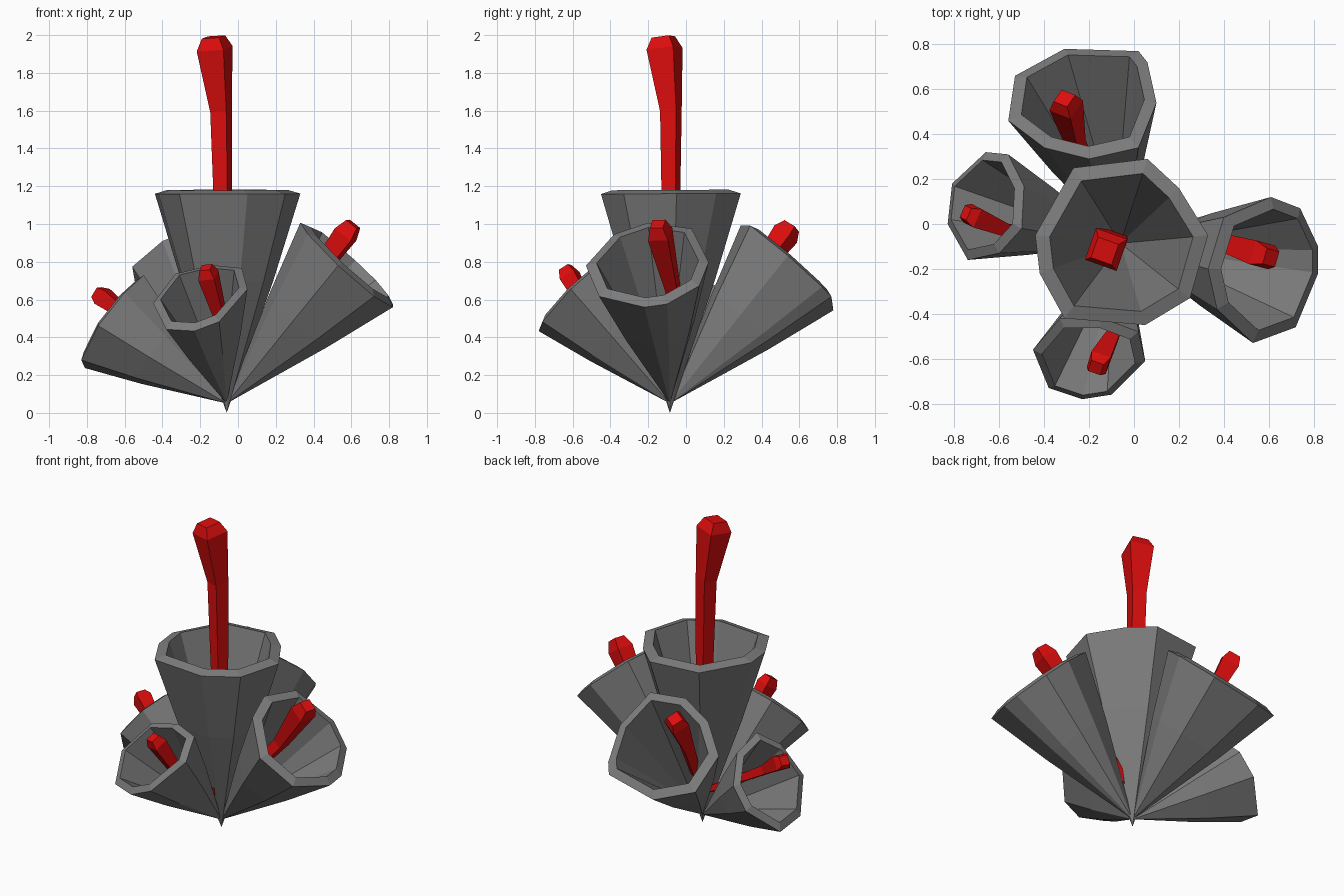
import bpy
import bmesh
from mathutils import Vector

cube = bpy.data.objects.get("Cube")
if cube:
    bpy.data.objects.remove(cube, do_unlink=True)


def make_material(name, color):
    material = bpy.data.materials.new(name)
    material.use_nodes = True
    material.diffuse_color = color
    material.node_tree.nodes["Principled BSDF"].inputs["Base Color"].default_value = color
    return material


GREY = make_material("stone grey", (0.2, 0.2, 0.2, 1))
RED = make_material("stamen red", (0.72, 0.004, 0.004, 1))


def loft(name, rings, material):
    """Skin a list of rings; a ring with one point closes to a tip."""
    bm = bmesh.new()
    loops = [[bm.verts.new(point) for point in ring] for ring in rings]
    for low, high in zip(loops, loops[1:]):
        count = max(len(low), len(high))
        for i in range(count):
            j = (i + 1) % count
            corners = []
            for loop, index in ((low, i), (low, j), (high, j), (high, i)):
                vert = loop[index % len(loop)]
                if vert not in corners:
                    corners.append(vert)
            bm.faces.new(corners)
    for loop in (loops[0], loops[-1]):
        if len(loop) > 2:
            bm.faces.new(loop)
    bmesh.ops.recalc_face_normals(bm, faces=bm.faces)
    mesh = bpy.data.meshes.new(name)
    bm.to_mesh(mesh)
    bm.free()
    mesh.materials.append(material)
    obj = bpy.data.objects.new(name, mesh)
    bpy.context.collection.objects.link(obj)
    return obj


def make_cup(name, base, height, outline):
    """Thick-walled faceted cone whose tilted rim follows a plan outline."""
    base = Vector(base)
    center = sum((Vector((x, y, 0)) for x, y in outline), Vector()) / len(outline)
    center.z = height
    axis = center - base
    rim = []
    for x, y in outline:
        dx, dy = x - center.x, y - center.y
        rim.append(Vector((x, y, height - (dx * axis.x + dy * axis.y) / axis.z)))
    lift = axis.normalized() * 0.02
    lip = [center.lerp(p, 0.83) + lift for p in rim]
    belly = [base.lerp(p, 0.6) + (p - center) * 0.03 for p in rim]
    floor = base.lerp(center, 0.15)
    lining = [floor.lerp(p, 0.5) for p in lip]
    return loft(name, [[base], belly, rim, lip, lining, [floor]], GREY)


def make_stamen(name, points, width):
    """Square stalk that swells to a bevelled head at the end."""
    points = [Vector(p) for p in points]
    root, knee, tip = points
    direction = (tip - knee).normalized()
    side = direction.cross(Vector((0.35, 1, 0.1))).normalized()
    other = direction.cross(side)
    neck = knee.lerp(tip, 0.84)
    rings = []
    for point, size in ((root, 0.35), (knee, 0.6), (neck, 1), (tip, 0.65)):
        half = width * size / 2
        rings.append([point + side * a * half + other * b * half
                      for a, b in ((-1, -1), (1, -1), (1, 1), (-1, 1))])
    return loft(name, rings, RED)


# Shared root of the cluster
TIP = (-0.06, -0.085, 0)
ROOT = (-0.06, -0.085, 0.05)

# Cups
make_cup("center_cup", TIP, 1.16, [
    (-.27, .25), (.06, .29), (.2, .16), (.33, -.05), (.25, -.33),
    (.05, -.45), (-.31, -.42), (-.42, -.22), (-.44, -.05)])
make_cup("left_cup", ROOT, 0.77, [
    (.61, .12), (.74, .07), (.82, -.1), (.82, -.22), (.72, -.46),
    (.53, -.53), (.37, -.38), (.33, -.2), (.4, .03)])
make_cup("back_cup", ROOT, 0.77, [
    (-.31, .78), (.02, .77), (.06, .72), (.1, .54), (.02, .34),
    (-.2, .29), (-.4, .34), (-.56, .46), (-.53, .66)])
make_cup("right_cup", ROOT, 0.49, [
    (-.66, .32), (-.56, .31), (-.49, .17), (-.5, -.02), (-.6, -.13),
    (-.74, -.16), (-.83, 0), (-.81, .18)])
make_cup("front_cup", ROOT, 0.61, [
    (-.33, -.42), (-.45, -.56), (-.38, -.73), (-.23, -.78), (-.1, -.76),
    (.05, -.61), (.02, -.48), (-.14, -.42)])

# Stamens
INNER = (-0.06, -0.08, 0.2)
make_stamen("center_stamen", [INNER, (-.09, -.08, 1.6), (-.13, -.12, 1.99)], 0.15)
make_stamen("left_stamen", [INNER, (.36, -.07, .66), (.61, -.15, 1)], 0.11)
make_stamen("back_stamen", [INNER, (-.26, .36, .72), (-.31, .56, .99)], 0.11)
make_stamen("right_stamen", [INNER, (-.56, -.03, .5), (-.75, .05, .64)], 0.09)
make_stamen("front_stamen", [INNER, (-.09, -.49, .5), (-.17, -.64, .77)], 0.09)
